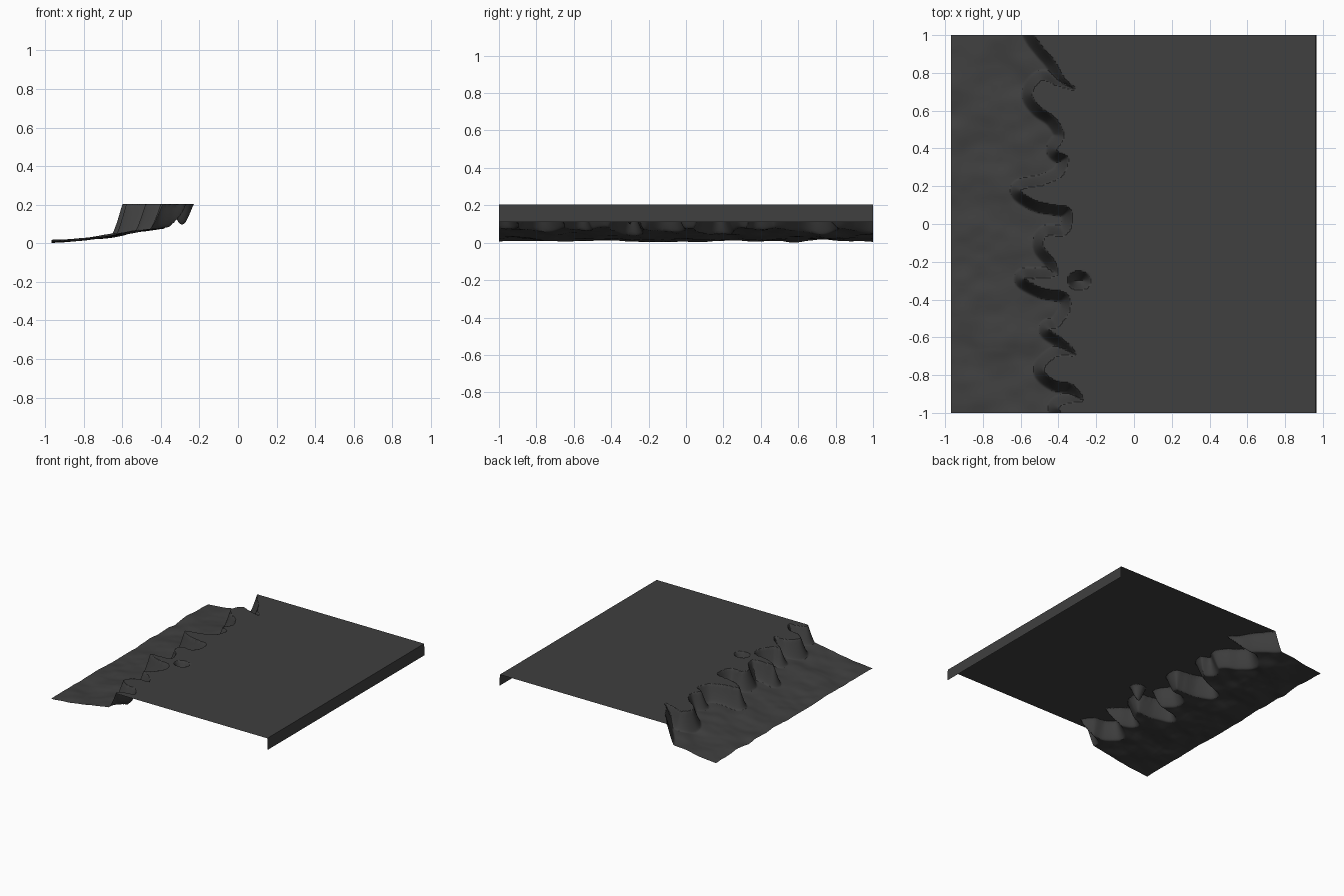
import bpy, bmesh, math
from mathutils import Vector, noise, kdtree

if "Cube" in bpy.data.objects:
    bpy.data.objects.remove(bpy.data.objects["Cube"])

TOP, LIP_Z = 0.204, 0.112
X0, X1 = -0.968, 0.966
FINE_END, STEP = -0.215, 0.0065

# Top edge of the cliff, seen from above, running from back to front
EDGE = [(-.56, 1.08), (-.53, 1.0), (-.48, .93), (-.42, .86), (-.37, .77), (-.31, .71),
        (-.41, .735), (-.49, .76), (-.54, .69), (-.50, .62), (-.42, .56), (-.37, .47),
        (-.41, .39), (-.35, .35), (-.38, .26), (-.48, .21), (-.60, .18), (-.52, .12),
        (-.42, .10), (-.34, .08), (-.33, .0), (-.37, -.06), (-.46, -.06), (-.48, -.12),
        (-.42, -.20), (-.41, -.27), (-.50, -.285), (-.58, -.29), (-.49, -.34), (-.36, -.37),
        (-.34, -.45), (-.40, -.54), (-.45, -.56), (-.38, -.61), (-.31, -.69), (-.41, -.70),
        (-.48, -.77), (-.42, -.83), (-.33, -.85), (-.27, -.93), (-.34, -.945),
        (-.40, -.97), (-.38, -1.02), (-.38, -1.08)]

# Sloping profile of the low ground, as x, z
SLOPE = [(-.968, .009), (-.8, .020), (-.65, .040), (-.55, .058), (-.4, .080), (-.2, .100)]


def smooth_path(points, n=20):
    """Catmull-Rom curve through the points."""
    p = [Vector(q) for q in points]
    p = [p[0]] + p + [p[-1]]
    out = []
    for a, b, c, d in zip(p, p[1:], p[2:], p[3:]):
        for i in range(n):
            t = i / n
            out.append(0.5 * (2 * b + (c - a) * t + (2 * a - 5 * b + 4 * c - d) * t * t
                              + (3 * b - a - 3 * c + d) * t ** 3))
    return out + [p[-1]]


# Cliff outline plus the small sinkhole behind it
coast = smooth_path(EDGE)
hole = [Vector((-.29 + .06 * math.cos(i * math.tau / 60), -.30 + .05 * math.sin(i * math.tau / 60)))
        for i in range(61)]
paths = [coast, hole]
tree = kdtree.KDTree(len(coast) + len(hole))
for i, p in enumerate(coast + hole):
    tree.insert((p.x, p.y, 0), i)
tree.balance()


def crossings(y):
    """All x positions where the cliff edge crosses the row y."""
    xs = []
    for path in paths:
        for a, b in zip(path, path[1:]):
            if (a.y > y) != (b.y > y):
                xs.append(a.x + (b.x - a.x) * (y - a.y) / (b.y - a.y))
    return xs


def ground(x, y):
    """Rippled low ground."""
    z = SLOPE[-1][1]
    for (xa, za), (xb, zb) in zip(SLOPE, SLOPE[1:]):
        if x <= xb:
            z = za + (zb - za) * (x - xa) / (xb - xa)
            break
    z += .013 * noise.noise((x * 5, y * 6, 3.1)) + .005 * noise.noise((x * 11, y * 12, 7.7))
    return max(z, 0.0)


def height(x, y, xs):
    if sum(c < x for c in xs) % 2:
        return TOP
    d = tree.find((x, y, 0))[2]
    low = ground(x, y)
    t = min(d / .055, 1)
    return low + (TOP - low) * (1 - t) ** 1.35


# One sheet: fine columns over the slope and cliff, wide flat top, turned-down lip
cols = [X0 + i * (FINE_END - X0) / round((FINE_END - X0) / STEP)
        for i in range(round((FINE_END - X0) / STEP) + 1)]
nrows = round(2 / STEP)
bm = bmesh.new()
rows = []
for j in range(nrows + 1):
    y = -1 + 2 * j / nrows
    xs = crossings(y + 1e-6)
    row = [bm.verts.new((x, y, height(x, y, xs))) for x in cols]
    row.append(bm.verts.new((X1 - .004, y, TOP)))
    row.append(bm.verts.new((X1, y, LIP_Z)))
    rows.append(row)
for r, s in zip(rows, rows[1:]):
    for i in range(len(r) - 1):
        bm.faces.new((r[i], r[i + 1], s[i + 1], s[i]))
low = min(v.co.z for v in bm.verts)
for v in bm.verts:
    if v.co.z < LIP_Z - .003:
        v.co.z -= low * (1 - v.co.z / LIP_Z)

mesh = bpy.data.meshes.new("cliff_ground")
bm.to_mesh(mesh)
bm.free()
ground_obj = bpy.data.objects.new("cliff_ground", mesh)
bpy.context.collection.objects.link(ground_obj)

mat = bpy.data.materials.new("dark_rock")
mat.diffuse_color = (.05, .05, .05, 1)
mat.use_nodes = True
mat.node_tree.nodes["Principled BSDF"].inputs["Base Color"].default_value = mat.diffuse_color
mesh.materials.append(mat)

bpy.context.view_layer.objects.active = ground_obj
ground_obj.select_set(True)
bpy.ops.object.shade_smooth_by_angle(angle=math.radians(35))
